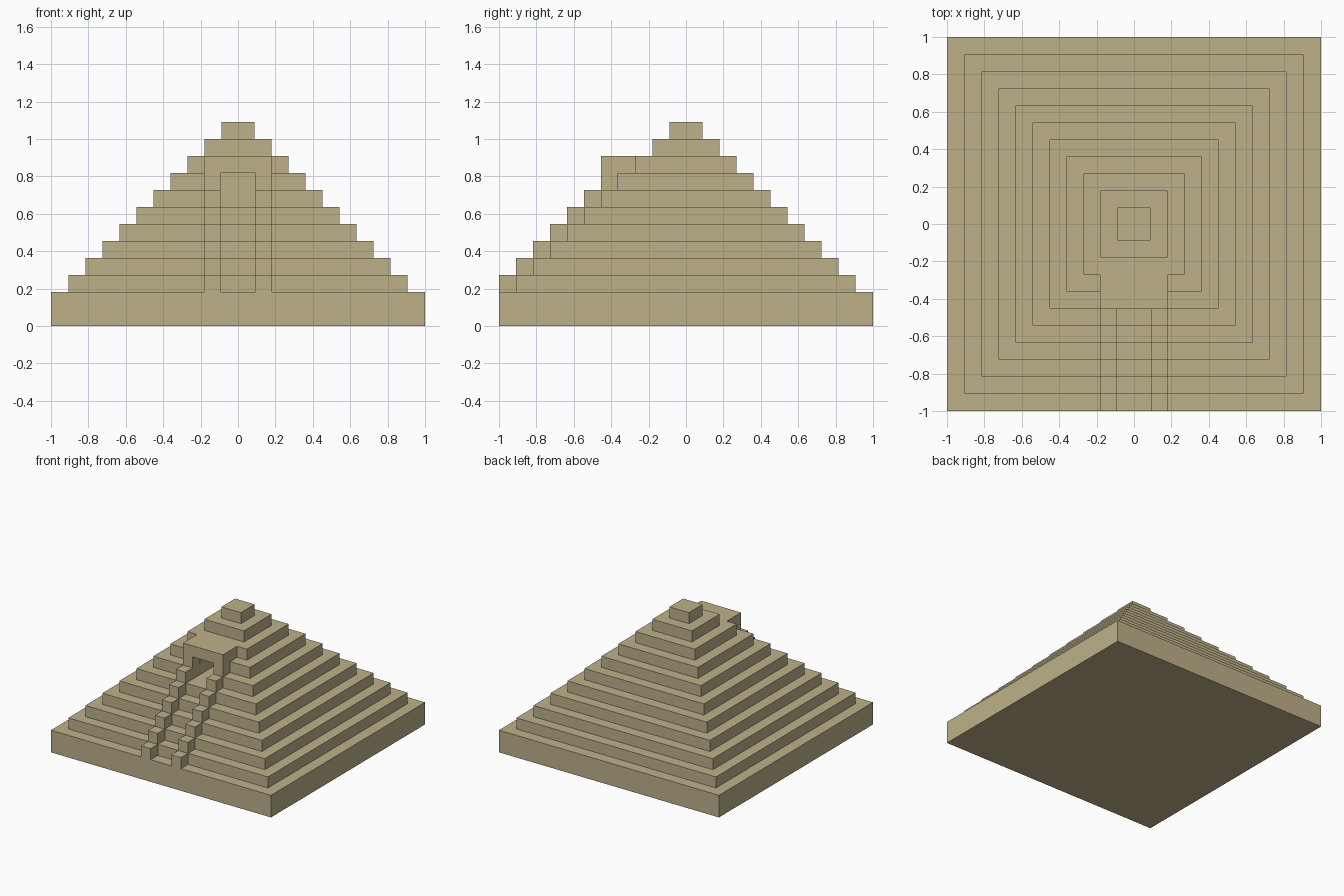
import bpy
import bmesh
from mathutils import Vector

if "Cube" in bpy.data.objects:
    bpy.data.objects.remove(bpy.data.objects["Cube"], do_unlink=True)

U = 1 / 11          # one course of stone
DOOR = 0.0936       # half width of the passage
WALL = 2 * U        # half width over the stair walls
CHAMBER_BACK = -U   # rear of the inner chamber

stone = bpy.data.materials.new("sandstone")
stone.use_nodes = True
colour = (0.51, 0.44, 0.255, 1)
stone.diffuse_color = colour
stone.node_tree.nodes["Principled BSDF"].inputs["Base Color"].default_value = colour


def prism(name, outline, offset):
    """Extrude a closed 3D outline along an offset into a solid."""
    bm = bmesh.new()
    face = bm.faces.new([bm.verts.new(p) for p in outline])
    top = bmesh.ops.extrude_face_region(bm, geom=[face], use_keep_orig=True)
    moved = [g for g in top["geom"] if isinstance(g, bmesh.types.BMVert)]
    bmesh.ops.translate(bm, verts=moved, vec=Vector(offset))
    bmesh.ops.recalc_face_normals(bm, faces=bm.faces)
    mesh = bpy.data.meshes.new(name)
    bm.to_mesh(mesh)
    bm.free()
    mesh.materials.append(stone)
    obj = bpy.data.objects.new(name, mesh)
    bpy.context.collection.objects.link(obj)
    return obj


# Square tiers; two of them are notched to form the doorway and chamber
for k in range(11, 0, -1):
    h = 1 if k == 11 else k * U - 0.002
    z0 = 0 if k == 11 else (12 - k) * U
    z1 = (13 - k) * U
    plan = [(h, -h), (h, h), (-h, h), (-h, -h)]
    if k in (4, 5):
        plan += [(-DOOR, -h), (-DOOR, CHAMBER_BACK), (DOOR, CHAMBER_BACK), (DOOR, -h)]
    prism(f"tier_{12 - k}", [(x, y, z0) for x, y in plan], (0, 0, z1 - z0))

# Stepped walls beside the stair, ending in the door jambs
steps = [(-1, 2 * U)]
for i in range(7):
    y, z = -1 + i * U, (3 + i) * U
    steps += [(y, z), (y + U, z)]
steps.append((steps[-1][0], 2 * U))
for side, x in (("left", DOOR), ("right", -WALL)):
    prism(f"stair_wall_{side}", [(x, y, z) for y, z in steps], (WALL - DOOR, 0, 0))

# Roof slab over the doorway
front, back = -5 * U, -3 * U + 0.002
prism("door_roof",
      [(-WALL, front, 9 * U), (WALL, front, 9 * U), (WALL, back, 9 * U), (-WALL, back, 9 * U)],
      (0, 0, U))
